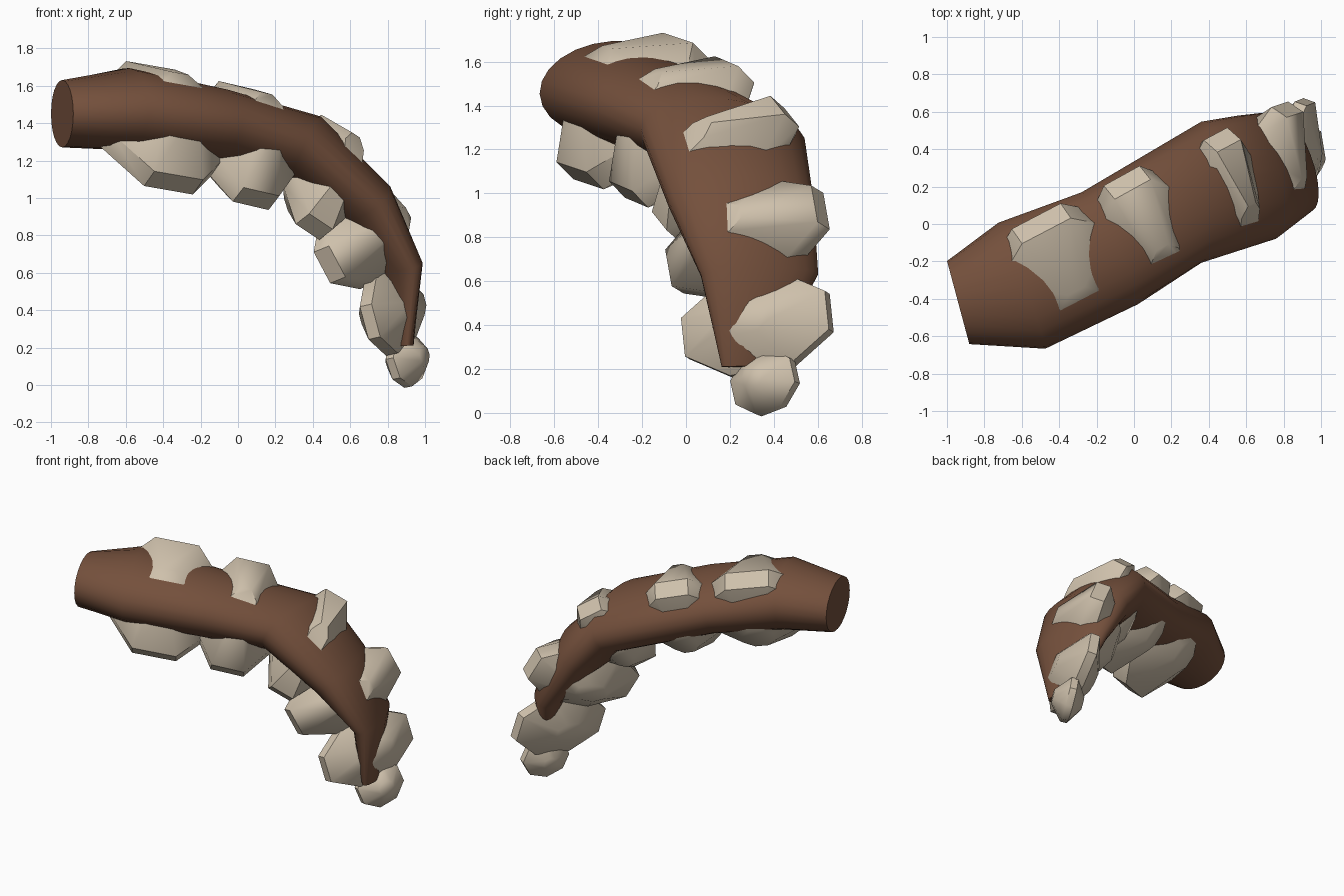
import bpy, bmesh, math
from mathutils import Vector

old = bpy.data.objects.get("Cube")
if old:
    bpy.data.objects.remove(old)


def material(name, rgb):
    m = bpy.data.materials.new(name)
    m.use_nodes = True
    m.diffuse_color = (*rgb, 1)
    m.node_tree.nodes["Principled BSDF"].inputs["Base Color"].default_value = (*rgb, 1)
    return m


brown = material("bark brown", (0.175, 0.08, 0.045))
bone = material("bone beige", (0.62, 0.53, 0.41))


def finish(name, bm, mat, angle):
    bmesh.ops.recalc_face_normals(bm, faces=bm.faces)
    mesh = bpy.data.meshes.new(name)
    bm.to_mesh(mesh)
    bm.free()
    ob = bpy.data.objects.new(name, mesh)
    bpy.context.collection.objects.link(ob)
    mesh.materials.append(mat)
    bpy.ops.object.select_all(action="DESELECT")
    bpy.context.view_layer.objects.active = ob
    ob.select_set(True)
    bpy.ops.object.shade_smooth_by_angle(angle=math.radians(angle))


# Curved limb: centre, sideways axis, half width, half height of each ring
RINGS = [
    ((-0.94, -0.42, 1.45), (-0.26, 0.97, 0), 0.23, 0.18),
    ((-0.60, -0.33, 1.475), (-0.35, 0.94, 0.06), 0.36, 0.22),
    ((-0.13, -0.13, 1.385), (-0.45, 0.89, 0), 0.335, 0.205),
    ((0.36, 0.17, 1.25), (0, 0.98, -0.12), 0.38, 0.2),
    ((0.655, 0.25, 0.965), (-0.3, 0.95, 0), 0.345, 0.17),
    ((0.85, 0.335, 0.63), (-0.35, 0.93, 0), 0.285, 0.105),
    ((0.89, 0.27, 0.21), (-0.2, 0.98, 0), 0.11, 0.045),
]
SIDES = 24


def build_limb():
    bm = bmesh.new()
    loops = []
    centres = [Vector(r[0]) for r in RINGS]
    for i, (c, side, a, b) in enumerate(RINGS):
        tangent = centres[min(i + 1, len(RINGS) - 1)] - centres[max(i - 1, 0)]
        if i == 0:
            tangent.z = 0
        side = Vector(side).normalized()
        up = tangent.cross(side).normalized()
        steps = [2 * math.pi * k / SIDES for k in range(SIDES)]
        loops.append([bm.verts.new(Vector(c) + side * a * math.cos(t) + up * b * math.sin(t))
                      for t in steps])
    for lo, hi in zip(loops, loops[1:]):
        for k in range(SIDES):
            n = (k + 1) % SIDES
            bm.faces.new((lo[k], lo[n], hi[n], hi[k]))
    bm.faces.new(loops[0])
    bm.faces.new(loops[-1])
    finish("limb", bm, brown, 40)


# Faceted plate: an eight-sided lens lying along the limb and rolled about it
def build_plate(name, centre, along, out, size, roll):
    u = Vector(along).normalized()
    v = Vector(out)
    v = (v - u * v.dot(u)).normalized()
    w = v.cross(u)
    c, s = math.cos(math.radians(roll)), math.sin(math.radians(roll))
    v, w = v * c + w * s, w * c - v * s
    bm = bmesh.new()
    for offset, scale in ((-1, 0.32), (-0.2, 1), (0.2, 1), (0.8, 0.3)):
        for k in range(8):
            t = math.pi * (k + 0.5) / 4
            p, q = 1.08 * scale * math.cos(t), 1.08 * scale * math.sin(t)
            bm.verts.new(Vector(centre) + u * p * size[0] + v * q * size[1] + w * offset * size[2])
    bmesh.ops.convex_hull(bm, input=bm.verts)
    bmesh.ops.dissolve_limit(bm, angle_limit=0.02, verts=bm.verts, edges=bm.edges)
    finish(name, bm, bone, 45)


build_limb()
build_plate("base_plate", (-0.42, -0.24, 1.375), (0.86, 0.45, -0.15), (0, 0, 1), (0.36, 0.39, 0.31), 40)
build_plate("second_plate", (0.03, -0.02, 1.28), (0.85, 0.47, -0.2), (0, 0, 1), (0.27, 0.38, 0.3), 40)
build_plate("third_plate", (0.44, 0.18, 1.11), (0.75, 0.4, -0.5), (0.43, 0.23, 0.87), (0.2, 0.38, 0.28), 36)
build_plate("fourth_plate", (0.655, 0.28, 0.79), (0.45, 0.15, -0.85), (0.83, 0.3, 0.49), (0.23, 0.4, 0.26), 40)
build_plate("fifth_plate", (0.81, 0.325, 0.4), (0.25, 0.1, -0.95), (0.9, 0.35, 0.27), (0.22, 0.35, 0.17), 50)
build_plate("tip_plate", (0.895, 0.36, 0.14), (0.3, 0.2, -0.9), (0.9, 0.35, 0.33), (0.14, 0.16, 0.12), 40)
